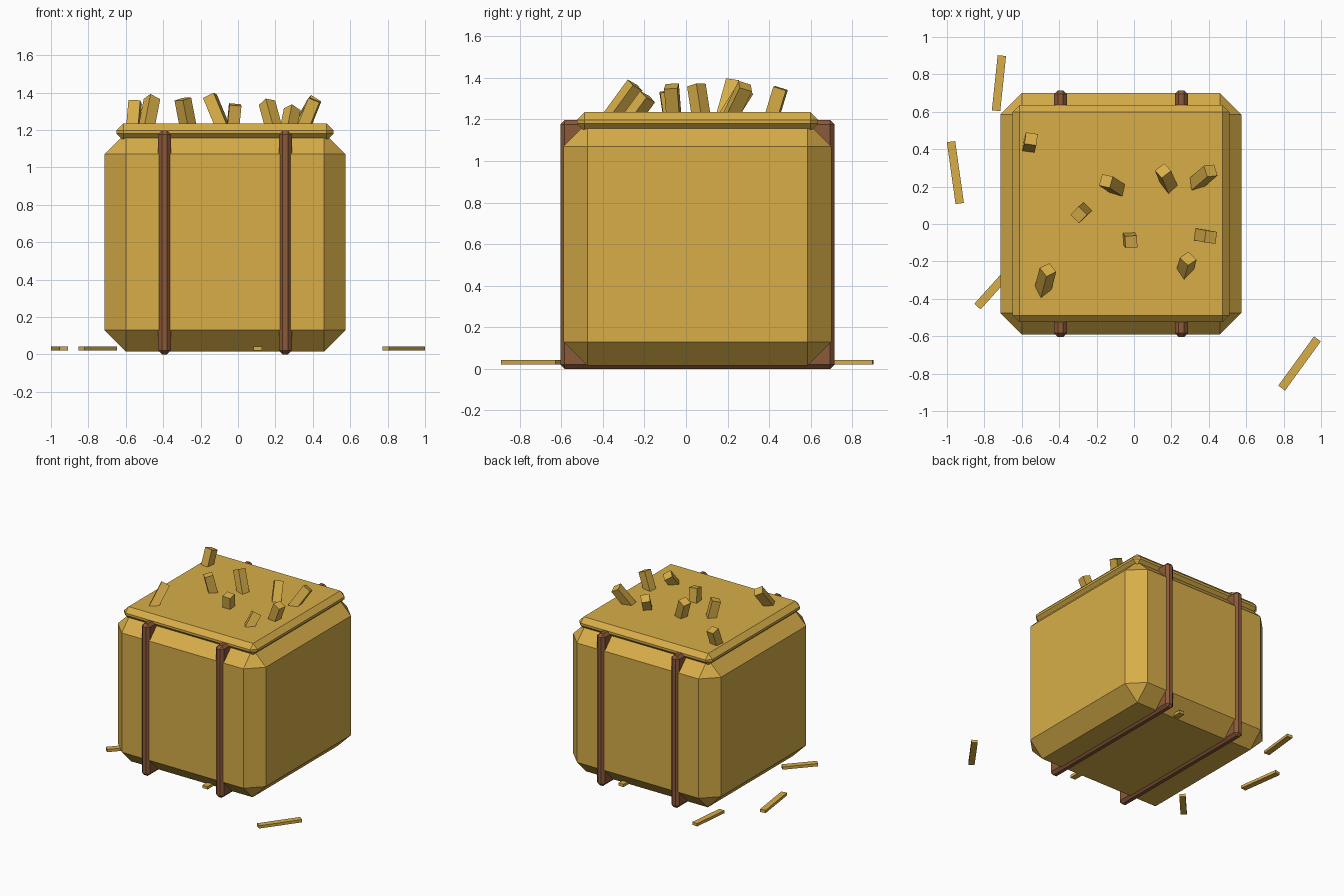
import bpy
import bmesh
from math import radians
from mathutils import Matrix, Vector

cube = bpy.data.objects.get("Cube")
if cube:
    bpy.data.objects.remove(cube, do_unlink=True)


def make_material(name, colour):
    mat = bpy.data.materials.new(name)
    mat.use_nodes = True
    mat.diffuse_color = (*colour, 1)
    mat.node_tree.nodes["Principled BSDF"].inputs["Base Color"].default_value = (*colour, 1)
    return mat


straw = make_material("straw yellow", (0.68, 0.42, 0.065))
leather = make_material("strap brown", (0.26, 0.10, 0.04))


def box(name, low, high, mat, bevel=0.0, matrix=None):
    """Flat-shaded box between two corners, with optional chamfered edges."""
    low, high = Vector(low), Vector(high)
    size, centre = high - low, (low + high) / 2
    bm = bmesh.new()
    bmesh.ops.create_cube(bm, size=1)
    bmesh.ops.scale(bm, vec=size, verts=bm.verts)
    if bevel:
        bmesh.ops.bevel(bm, geom=bm.edges[:], offset=bevel, segments=1,
                        affect='EDGES', clamp_overlap=True)
    mesh = bpy.data.meshes.new(name)
    bm.to_mesh(mesh)
    bm.free()
    mesh.materials.append(mat)
    obj = bpy.data.objects.new(name, mesh)
    obj.matrix_world = (matrix or Matrix()) @ Matrix.Translation(centre)
    bpy.context.collection.objects.link(obj)
    return obj


# Bale and the thin top layer
CX, CY = -0.07, 0.055
bale_half, layer_half = 0.645, 0.58
box("bale", (CX - bale_half, CY - bale_half, 0.015),
    (CX + bale_half, CY + bale_half, 1.185), straw, 0.115)
box("top_layer", (CX - layer_half, CY - layer_half, 1.143),
    (CX + layer_half, CY + layer_half, 1.235), straw, 0.037)

# Two straps wrapped around the bale
for side, name in ((-1, "right_strap"), (1, "left_strap")):
    x = CX + side * 0.323
    box(name, (x - 0.035, CY - 0.66, 0), (x + 0.035, CY + 0.66, 1.197),
        leather, 0.021)

# Stalks poking out of the top: base x, y, tip x, y, z, twist
stalks = [
    (-0.56, 0.42, -0.55, 0.455, 1.35, -8),
    (-0.09, 0.19, -0.15, 0.23, 1.38, -15),
    (-0.27, 0.07, -0.295, 0.05, 1.365, 45),
    (0.185, 0.215, 0.155, 0.285, 1.345, 40),
    (0.34, 0.225, 0.41, 0.285, 1.36, 12),
    (-0.025, -0.08, -0.015, -0.095, 1.335, 3),
    (0.36, -0.06, 0.41, -0.07, 1.36, -8),
    (0.275, -0.24, 0.29, -0.185, 1.31, 40),
    (-0.485, -0.34, -0.46, -0.245, 1.365, 32),
]
for i, (bx, by, tx, ty, tz, twist) in enumerate(stalks, 1):
    tip = Vector((tx, ty, tz))
    axis = tip - Vector((bx, by, 1.235))
    tilt = Vector((0, 0, 1)).rotation_difference(axis).to_matrix().to_4x4()
    place = Matrix.Translation(tip) @ tilt @ Matrix.Rotation(radians(twist), 4, 'Z')
    box(f"stalk_{i}", (-0.032, -0.032, -axis.length - 0.06),
        (0.032, 0.032, 0), straw, matrix=place)

# Loose straws lying on the ground: x, y, length, angle
loose = [
    (-0.722, 0.753, 0.296, 84),
    (-0.955, 0.275, 0.334, 98),
    (-0.75, -0.345, 0.26, 48),
    (0.885, -0.746, 0.325, 54),
    (0.105, 0.05, 1.22, 90),
]
for i, (x, y, length, angle) in enumerate(loose, 1):
    place = Matrix.Translation((x, y, 0)) @ Matrix.Rotation(radians(angle), 4, 'Z')
    box(f"loose_straw_{i}", (-length / 2, -0.0225, 0.02),
        (length / 2, 0.0225, 0.042), straw, matrix=place)
